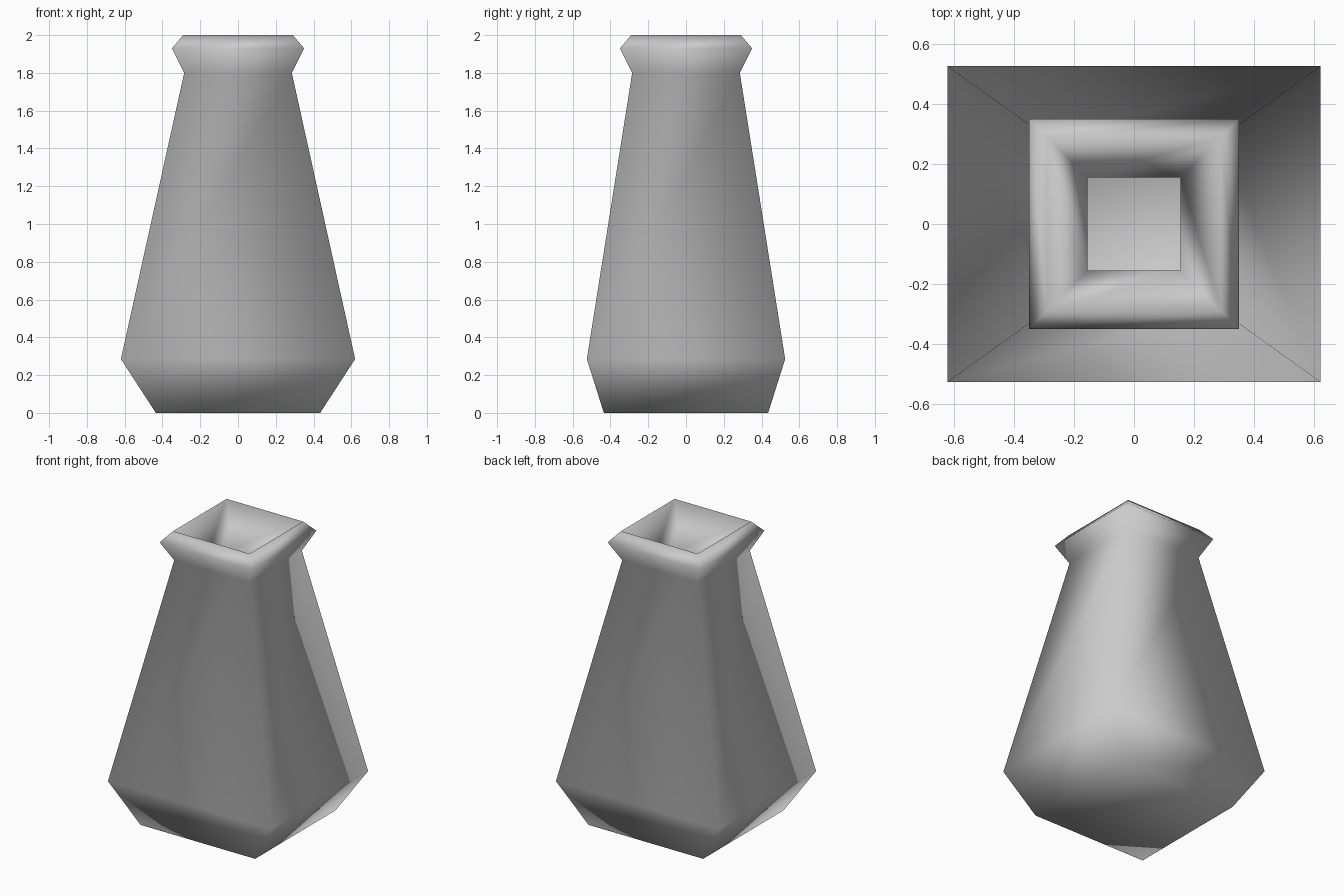
import bpy
import bmesh

cube = bpy.data.objects.get("Cube")
if cube:
    bpy.data.objects.remove(cube, do_unlink=True)

# Single grey ceramic colour
ceramic = bpy.data.materials.new("grey_ceramic")
ceramic.use_nodes = True
colour = (0.6, 0.6, 0.6, 1)
ceramic.diffuse_color = colour
bsdf = next(n for n in ceramic.node_tree.nodes if n.type == 'BSDF_PRINCIPLED')
bsdf.inputs["Base Color"].default_value = colour

# Rectangular sections (half width, half depth, height): outside upward, then inside downward
profile = [
    (0.435, 0.435, 0.0),    # foot
    (0.62, 0.525, 0.285),   # shoulder
    (0.285, 0.285, 1.80),   # neck
    (0.35, 0.35, 1.93),     # rim edge
    (0.29, 0.29, 2.0),      # rim crest
    (0.155, 0.155, 1.74),   # inner throat
    (0.50, 0.41, 0.30),     # inner shoulder
    (0.36, 0.36, 0.08),     # inner floor
]
CORNERS = [(-1, -1), (1, -1), (1, 1), (-1, 1)]


def build_vase(name, sections):
    bm = bmesh.new()
    rings = [[bm.verts.new((w * sx, d * sy, z)) for sx, sy in CORNERS]
             for w, d, z in sections]
    # Walls between neighbouring sections
    for low, high in zip(rings, rings[1:]):
        for i in range(4):
            j = (i + 1) % 4
            bm.faces.new((low[i], low[j], high[j], high[i]))
    # Underside and inner floor
    bm.faces.new(rings[0][::-1])
    bm.faces.new(rings[-1])
    bmesh.ops.recalc_face_normals(bm, faces=bm.faces)
    for face in bm.faces:
        face.smooth = True
    mesh = bpy.data.meshes.new(name)
    bm.to_mesh(mesh)
    bm.free()
    mesh.materials.append(ceramic)
    obj = bpy.data.objects.new(name, mesh)
    bpy.context.collection.objects.link(obj)
    return obj


build_vase("square_vase", profile)
